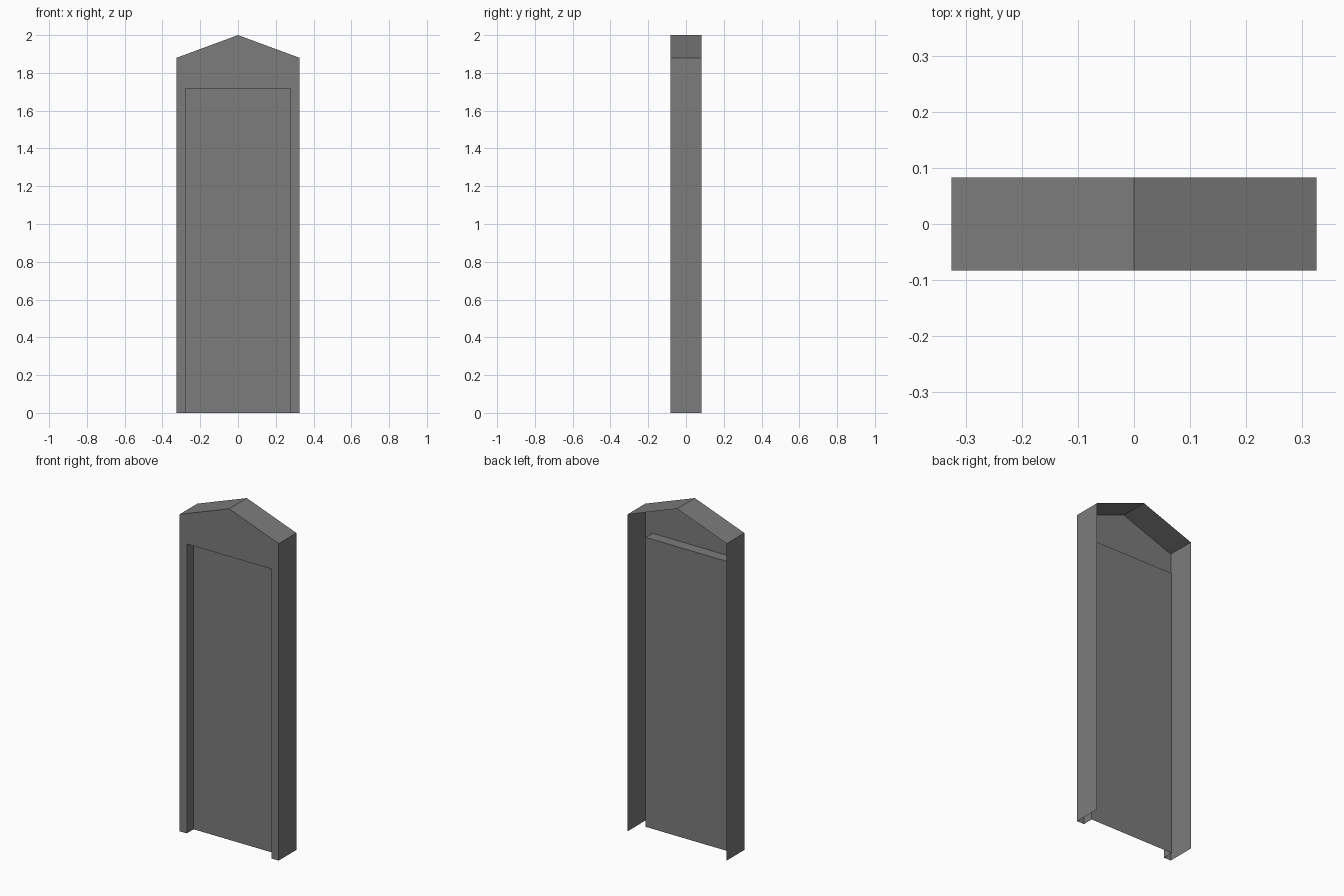
import bpy
import bmesh

cube = bpy.data.objects.get("Cube")
if cube:
    bpy.data.objects.remove(cube, do_unlink=True)

# Main dimensions
HALF_W, EAVE, PEAK = 0.325, 1.88, 2.0
DOOR_W, DOOR_H = 0.278, 1.717
FRONT, BACK, PANEL = -0.083, 0.083, -0.019

grey = bpy.data.materials.new("stone_grey")
grey.use_nodes = True
colour = (0.2, 0.2, 0.2, 1)
grey.diffuse_color = colour
grey.node_tree.nodes["Principled BSDF"].inputs["Base Color"].default_value = colour


def finish(name, bm):
    mesh = bpy.data.meshes.new(name)
    bm.to_mesh(mesh)
    bm.free()
    mesh.materials.append(grey)
    obj = bpy.data.objects.new(name, mesh)
    bpy.context.collection.objects.link(obj)
    return obj


def flat_sheet(name, outline, y):
    """Flat upright face from an x, z outline, counter-clockwise from the front."""
    bm = bmesh.new()
    bm.faces.new([bm.verts.new((x, y, z)) for x, z in outline])
    return finish(name, bm)


def swept_sheet(name, path, y0, y1):
    """Open x, z path swept from y0 to y1."""
    bm = bmesh.new()
    rows = [[bm.verts.new((x, y, z)) for x, z in path] for y in (y0, y1)]
    for i in range(len(path) - 1):
        bm.faces.new((rows[0][i], rows[0][i + 1], rows[1][i + 1], rows[1][i]))
    return finish(name, bm)


gable = [(HALF_W, 0), (HALF_W, EAVE), (0, PEAK), (-HALF_W, EAVE), (-HALF_W, 0)]
opening = [(-DOOR_W, 0), (-DOOR_W, DOOR_H), (DOOR_W, DOOR_H), (DOOR_W, 0)]

# Side walls and pitched roof, open at the back and bottom
swept_sheet("walls_and_roof", gable, FRONT, BACK)
# Front frame around the doorway
flat_sheet("front_frame", gable + opening, FRONT)
# Sides and top of the recess
swept_sheet("recess_reveal", opening, FRONT, PANEL)
# Set-back panel closing the recess
flat_sheet("recess_panel", opening[::-1], PANEL)
